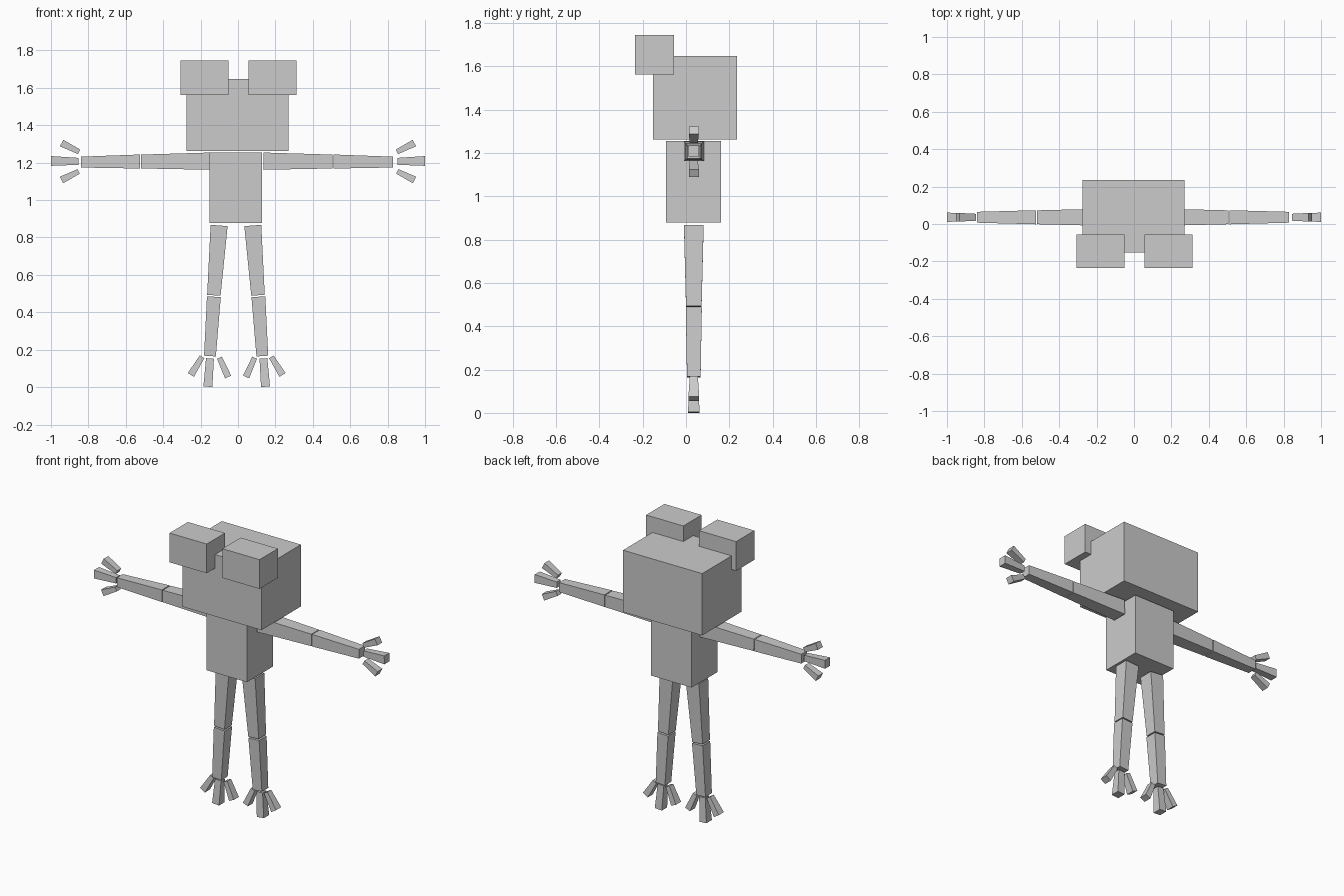
import bpy, bmesh
from mathutils import Vector

cube = bpy.data.objects.get("Cube")
if cube:
    bpy.data.objects.remove(cube, do_unlink=True)

grey = bpy.data.materials.new("plain grey")
grey.use_nodes = True
colour = (0.6, 0.6, 0.6, 1)
grey.diffuse_color = colour
grey.node_tree.nodes["Principled BSDF"].inputs["Base Color"].default_value = colour


def block(name, start, end, w0, w1, d0=None, d1=None):
    """Tapered box along start-end; w is its width in the xz plane, d its depth in y."""
    start, end = Vector(start), Vector(end)
    across = (end - start).normalized().cross(Vector((0, 1, 0)))
    bm = bmesh.new()
    rings = []
    for p, w, d in ((start, w0, d0 or w0), (end, w1, d1 or w1)):
        rings.append([bm.verts.new(p + across * (a * w / 2) + Vector((0, b * d / 2, 0)))
                      for a, b in ((-1, -1), (1, -1), (1, 1), (-1, 1))])
    lo, hi = rings
    bm.faces.new(lo)
    bm.faces.new(hi)
    for i in range(4):
        j = (i + 1) % 4
        bm.faces.new((lo[i], lo[j], hi[j], hi[i]))
    bmesh.ops.recalc_face_normals(bm, faces=bm.faces)
    mesh = bpy.data.meshes.new(name)
    bm.to_mesh(mesh)
    bm.free()
    mesh.materials.append(grey)
    obj = bpy.data.objects.new(name, mesh)
    bpy.context.collection.objects.link(obj)
    return obj


# Torso and head
block("body", (-0.013, 0.035, 0.878), (-0.013, 0.035, 1.255), 0.28, 0.28, 0.255, 0.255)
block("head", (-0.003, 0.041, 1.263), (-0.003, 0.041, 1.648), 0.545, 0.545, 0.387, 0.387)

Y = 0.036  # depth of the limbs' centre line
for side, s in (("left", 1), ("right", -1)):
    def limb(part, shift, x0, z0, x1, z1, *sizes):
        block(f"{side}_{part}", (s * x0 + shift, Y, z0), (s * x1 + shift, Y, z1), *sizes)

    # Bulging eye block
    ex = s * 0.182 + 0.003
    block(f"{side}_eye", (ex, -0.145, 1.563), (ex, -0.145, 1.745), 0.256, 0.256, 0.18, 0.18)

    # Arm
    limb("upper_arm", -0.006, 0.143, 1.208, 0.512, 1.206, 0.092, 0.074)
    limb("forearm", -0.006, 0.517, 1.206, 0.834, 1.203, 0.075, 0.058)

    # Fingers
    limb("middle_finger", 0, 0.852, 1.207, 1.0, 1.209, 0.037, 0.052, 0.037, 0.05)
    limb("upper_finger", 0, 0.850, 1.258, 0.943, 1.305, 0.027, 0.039, 0.037, 0.046)
    limb("lower_finger", 0, 0.852, 1.153, 0.944, 1.107, 0.027, 0.039, 0.037, 0.046)

    # Leg
    limb("thigh", -0.011, 0.090, 0.864, 0.118, 0.491, 0.091, 0.072)
    limb("shin", -0.010, 0.119, 0.483, 0.140, 0.166, 0.074, 0.063)

    # Toes
    limb("middle_toe", -0.007, 0.143, 0.153, 0.154, 0.002, 0.042, 0.048, 0.037, 0.054)
    limb("outer_toe", -0.007, 0.185, 0.162, 0.245, 0.065, 0.028, 0.039, 0.037, 0.05)
    limb("inner_toe", -0.005, 0.094, 0.157, 0.048, 0.054, 0.028, 0.036, 0.037, 0.05)
